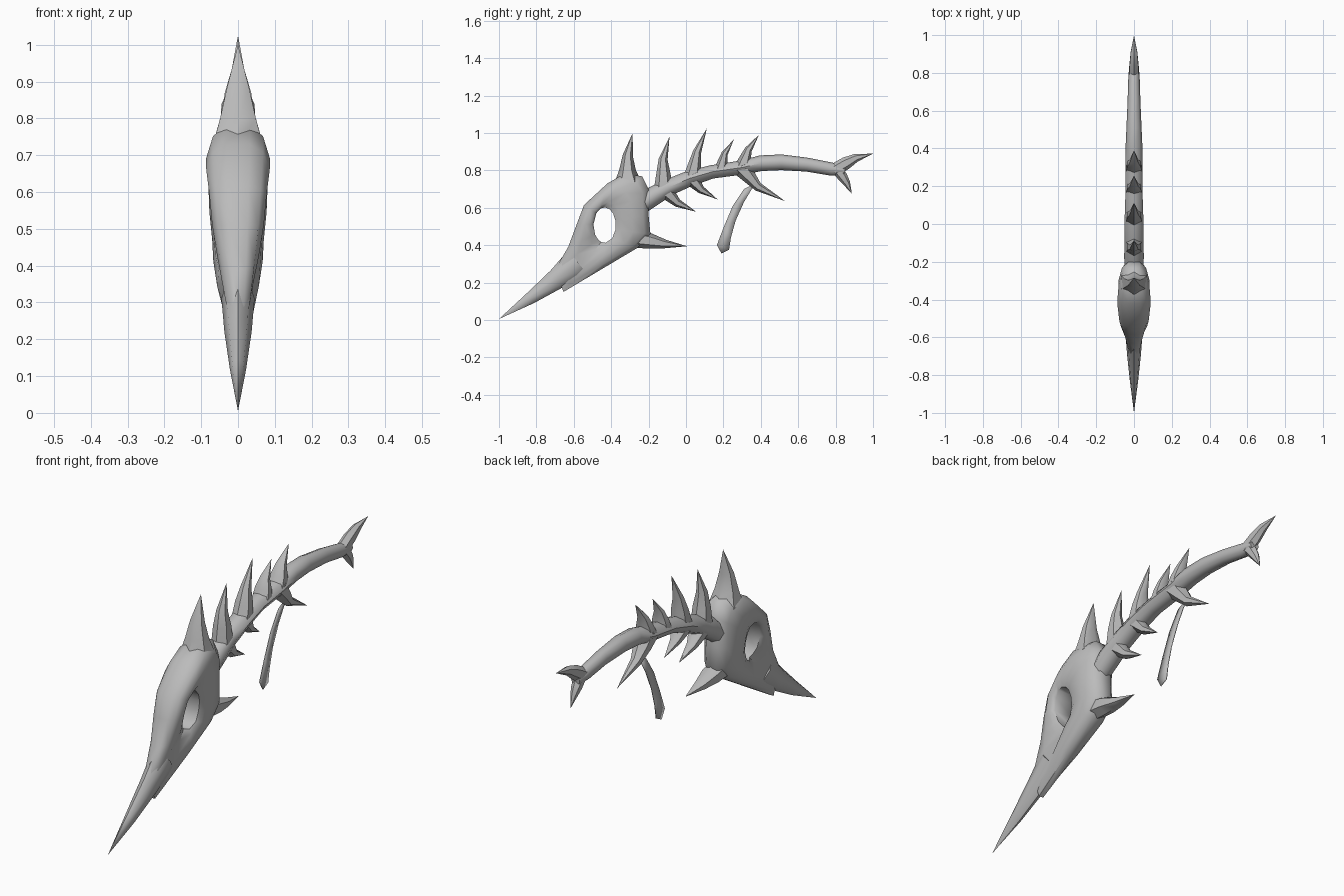
import bpy, bmesh, math
from mathutils import Vector

if "Cube" in bpy.data.objects:
    bpy.data.objects.remove(bpy.data.objects["Cube"], do_unlink=True)

bone = bpy.data.materials.new("bone grey")
bone.use_nodes = True
GREY = (0.5, 0.5, 0.5, 1)
bone.diffuse_color = GREY
bone.node_tree.nodes["Principled BSDF"].inputs["Base Color"].default_value = GREY


def finish(name, bm, angle=50):
    bmesh.ops.remove_doubles(bm, verts=bm.verts, dist=0.0005)
    bmesh.ops.recalc_face_normals(bm, faces=bm.faces)
    mesh = bpy.data.meshes.new(name)
    bm.to_mesh(mesh)
    bm.free()
    obj = bpy.data.objects.new(name, mesh)
    bpy.context.collection.objects.link(obj)
    mesh.materials.append(bone)
    bpy.ops.object.select_all(action="DESELECT")
    obj.select_set(True)
    bpy.context.view_layer.objects.active = obj
    bpy.ops.object.shade_smooth_by_angle(angle=math.radians(angle))
    return obj


def bridge(bm, a, b):
    for i in range(len(a)):
        j = (i + 1) % len(a)
        bm.faces.new((a[i], a[j], b[j], b[i]))


def limb(name, stations, sides=8, angle=50):
    """Loft along the middle plane; station = y, z, half depth, half width."""
    bm = bmesh.new()
    pts = [Vector((0, s[0], s[1])) for s in stations]
    rings = []
    for i, (y, z, r, w) in enumerate(stations):
        t = (pts[min(i + 1, len(pts) - 1)] - pts[max(i - 1, 0)]).normalized()
        side = Vector((0, -t.z, t.y))
        ring = []
        for k in range(sides):
            a = math.tau * k / sides
            ring.append(bm.verts.new(pts[i] + side * r * math.cos(a)
                                     + Vector((w * math.sin(a), 0, 0))))
        rings.append(ring)
    for a, b in zip(rings, rings[1:]):
        bridge(bm, a, b)
    for ring in (rings[0], rings[-1]):
        if (ring[0].co - ring[sides // 2].co).length > 0.01:
            bm.faces.new(ring)
    return finish(name, bm, angle)


# Skull: a closed loft around the eye opening; outline y, z, half width, eye angle
outline = [
    (-0.20, 0.56, 0.072, 15), (-0.20, 0.70, 0.075, 40), (-0.235, 0.768, 0.075, 62),
    (-0.33, 0.782, 0.08, 88), (-0.42, 0.73, 0.08, 110), (-0.545, 0.615, 0.072, 138),
    (-0.585, 0.51, 0.065, 178), (-0.63, 0.39, 0.052, 212), (-0.70, 0.27, 0.038, 235),
    (-0.655, 0.15, 0.03, 252), (-0.45, 0.272, 0.052, 275), (-0.26, 0.385, 0.062, 312),
    (-0.19, 0.46, 0.065, 345),
]
# Inward fraction and share of the half width, across one section
section = [(0, -.4), (0, .4), (.17, .85), (.5, 1.08), (.85, 1), (1, .8),
           (1, -.8), (.85, -1), (.5, -1.08), (.17, -.85)]
bm = bmesh.new()
rings = []
for y, z, w, deg in outline:
    a = math.radians(deg)
    ey, ez = -0.435 + 0.06 * math.cos(a), 0.507 + 0.095 * math.sin(a)
    rings.append([bm.verts.new((w * s, y + (ey - y) * t, z + (ez - z) * t))
                  for t, s in section])
for i in range(len(rings)):
    bridge(bm, rings[i], rings[(i + 1) % len(rings)])
finish("skull", bm)

limb("beak", [(-0.58, 0.31, 0.08, 0.045), (-0.69, 0.22, 0.056, 0.037),
              (-0.83, 0.118, 0.033, 0.022), (-1, 0.005, 0, 0)])
limb("crown_horn", [(-0.31, 0.73, 0.075, 0.078), (-0.313, 0.80, 0.045, 0.056),
                    (-0.311, 0.88, 0.027, 0.035), (-0.285, 1.0, 0, 0)], 6)
limb("jaw_horn", [(-0.27, 0.435, 0.05, 0.05), (-0.19, 0.422, 0.041, 0.048),
                  (-0.11, 0.406, 0.023, 0.03), (0.005, 0.394, 0, 0)], 6)

# Backbone and forked tail
limb("backbone", [(-0.25, 0.61, 0.05, 0.05), (-0.17, 0.665, 0.052, 0.052),
                  (-0.09, 0.71, 0.045, 0.05), (0.02, 0.757, 0.042, 0.05),
                  (0.14, 0.792, 0.036, 0.046), (0.30, 0.815, 0.038, 0.046),
                  (0.40, 0.838, 0.042, 0.045), (0.51, 0.843, 0.042, 0.04),
                  (0.65, 0.83, 0.037, 0.034), (0.78, 0.806, 0.035, 0.03),
                  (0.85, 0.798, 0.022, 0.024)])
limb("tail_upper_prong", [(0.79, 0.80, 0.035, 0.028), (0.855, 0.838, 0.034, 0.026),
                          (0.91, 0.867, 0.022, 0.02), (1, 0.889, 0, 0)], 6)
limb("tail_lower_prong", [(0.80, 0.815, 0.033, 0.026), (0.84, 0.762, 0.026, 0.024),
                          (0.86, 0.73, 0.019, 0.016), (0.887, 0.675, 0, 0)], 6)

# Back spines and belly ribs: base, bend, tip (y, z), then half depth at the base
spikes = {
    "back_spine_1": ((-0.12, 0.71), (-0.122, 0.86), (-0.088, 0.98), 0.05),
    "back_spine_2": ((0.035, 0.77), (0.06, 0.90), (0.112, 1.025), 0.046),
    "back_spine_3": ((0.185, 0.80), (0.207, 0.89), (0.256, 0.965), 0.036),
    "back_spine_4": ((0.30, 0.815), (0.333, 0.91), (0.39, 0.99), 0.042),
    "belly_rib_1": ((-0.12, 0.70), (-0.045, 0.625), (0.055, 0.578), 0.046),
    "belly_rib_2": ((0.02, 0.765), (0.082, 0.695), (0.168, 0.645), 0.044),
    "belly_rib_3": ((0.29, 0.82), (0.385, 0.712), (0.53, 0.635), 0.05),
}
for name, (base, bend, tip, r) in spikes.items():
    mid = [(p + q) / 2 for p, q in zip(base, bend)]
    limb(name, [(*base, r, 0.048), (*mid, r * 0.75, 0.042),
                (*bend, r * 0.48, 0.026), (*tip, 0, 0)], 6)

# Hanging strap: a thin flat strip
left = [(0.31, 0.70), (0.25, 0.61), (0.203, 0.50), (0.165, 0.40), (0.19, 0.355)]
right = [(0.37, 0.73), (0.31, 0.63), (0.265, 0.53), (0.24, 0.44), (0.23, 0.375)]
bm = bmesh.new()
edges = [[bm.verts.new((0, *p)) for p in side] for side in (left, right)]
for i in range(len(left) - 1):
    bm.faces.new((edges[0][i], edges[0][i + 1], edges[1][i + 1], edges[1][i]))
strap = finish("strap", bm)
strap.modifiers.new("thickness", "SOLIDIFY").thickness = 0.004
strap.modifiers["thickness"].offset = 0
